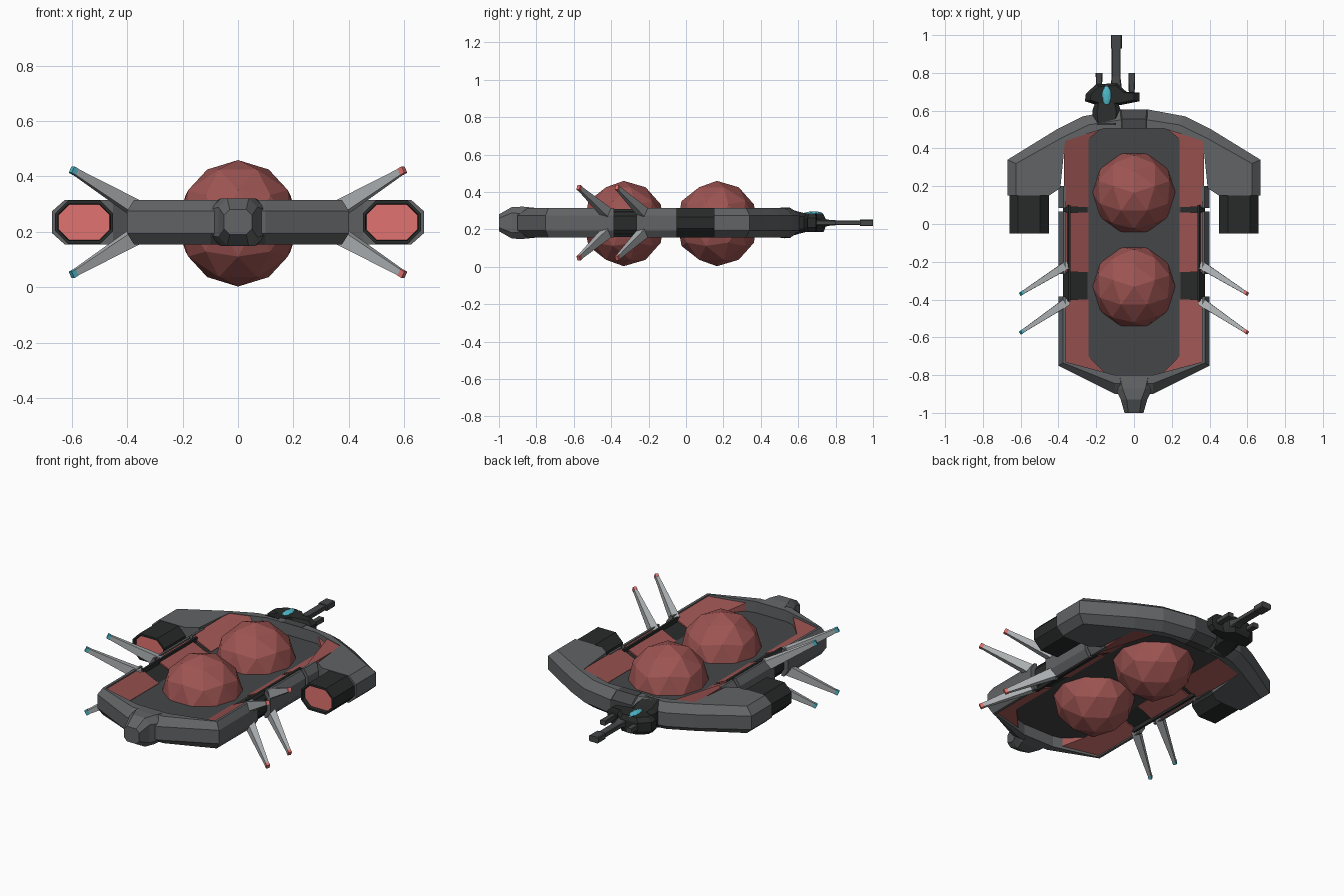
import bpy, bmesh, math
from mathutils import Vector

if "Cube" in bpy.data.objects:
    bpy.data.objects.remove(bpy.data.objects["Cube"])

CZ = 0.235  # height of the hull's mid plane


def material(name, r, g, b):
    m = bpy.data.materials.new(name)
    m.diffuse_color = (r, g, b, 1)
    m.use_nodes = True
    m.node_tree.nodes["Principled BSDF"].inputs["Base Color"].default_value = m.diffuse_color
    return m


RIM = material("rim_grey", .12, .125, .13)
PLATE = material("plate_grey", .06, .062, .064)
DARK = material("dark_metal", .022, .024, .024)
RED = material("red", .34, .09, .085)
GLOW = material("exhaust_red", .75, .17, .16)
PALE = material("pale_metal", .42, .44, .45)
CYAN = material("cyan", .08, .5, .6)


def finish(name, bm, mat):
    bmesh.ops.recalc_face_normals(bm, faces=bm.faces)
    me = bpy.data.meshes.new(name)
    bm.to_mesh(me)
    bm.free()
    me.materials.append(mat)
    ob = bpy.data.objects.new(name, me)
    bpy.context.collection.objects.link(ob)
    return ob


def skin(name, rings, mat):
    """Join equal-length rings of points and cap both ends."""
    bm = bmesh.new()
    vs = [[bm.verts.new(p) for p in ring] for ring in rings]
    n = len(vs[0])
    for a, b in zip(vs, vs[1:]):
        for i in range(n):
            bm.faces.new((a[i], a[(i + 1) % n], b[(i + 1) % n], b[i]))
    bm.faces.new(vs[0])
    bm.faces.new(vs[-1])
    return finish(name, bm, mat)


def both(half_outline):
    return half_outline + [(-p[0],) + p[1:] for p in reversed(half_outline)]


def slab(name, outline, levels, mat):
    """Flat outline scaled about its middle at each (z offset, scale)."""
    m = sum((Vector(p) for p in outline), Vector((0, 0))) / len(outline)
    return skin(name, [[(*(m + (Vector(p) - m) * s), CZ + z) for p in outline]
                       for z, s in levels], mat)


def rim(name, stations, mat, h=.08):
    """Bevelled band; each station gives (outer, crest, inner) xy points."""
    rings = []
    for o, c, i in stations:
        up = [(i, h), (c, h), (o, h * .5)]
        rings.append([(p[0], p[1], CZ + z) for p, z in up]
                     + [(p[0], p[1], CZ - z) for p, z in reversed(up)])
    return skin(name, rings, mat)


def wedge(name, s, pts, mat):
    """Sloped panel, the same above and below; points are (x, y, half height)."""
    return skin(name, [[(x * s, y, CZ + u * h) for x, y, h in pts] for u in (1, -1)], mat)


def loft(name, rings, mat, chamfer=.6):
    """Octagonal sections along y: (y, centre x, centre z, half x, half z)."""
    def octagon(y, cx, cz, hx, hz):
        c = chamfer * min(hx, hz)
        q = [(hx, hz - c), (hx - c, hz)]
        q += [(-x, z) for x, z in reversed(q)]
        q += [(-x, -z) for x, z in q]
        return [(cx + x, y, cz + z) for x, z in q]
    return skin(name, [octagon(*r) for r in rings], mat)


def icosphere(name, centre, size, mat, mirrored=False):
    """Scaled icosphere; mirrored repeats its upper half below."""
    bm = bmesh.new()
    bmesh.ops.create_icosphere(bm, subdivisions=2, radius=1)
    if mirrored:
        geom = bm.verts[:] + bm.edges[:] + bm.faces[:]
        bmesh.ops.bisect_plane(bm, geom=geom, dist=1e-4, plane_co=(0, 0, 0),
                               plane_no=(0, 0, -1), clear_outer=True)
        geom = bm.verts[:] + bm.edges[:] + bm.faces[:]
        bmesh.ops.mirror(bm, geom=geom, axis='Z', merge_dist=1e-3)
    for v in bm.verts:
        x, y, z = v.co
        v.co = [c + k * r for c, k, r in zip(centre, (-y, x, z), size)]
    return finish(name, bm, mat)


# Hull rims around a sunken floor
front = [((.40, -.385), (.375, -.385), (.36, -.385)),
         ((.40, -.75), (.375, -.735), (.36, -.73)),
         ((.10, -.90), (.10, -.845), (.10, -.80))]
wings = [((.67, .15), (.625, .15), (.45, .15)),
         ((.67, .34), (.625, .32), (.39, .19)),
         ((.41, .50), (.385, .455), (.365, .44)),
         ((.27, .57), (.24, .525), (.16, .505)),
         ((.08, .605), (.08, .55), (.08, .505))]


def mirror_stations(st):
    return st + [tuple((-x, y) for x, y in p) for p in reversed(st)]


rim("front_rim", mirror_stations(front), RIM)
rim("rear_wing_rim", mirror_stations(wings), RIM)
slab("centre_floor", both([(.15, .52), (.25, .45), (.25, -.70), (.13, -.82)]),
     [(-.014, 1), (.014, 1)], PLATE)
loft("nose", [(-.81, 0, CZ, .11, .080), (-.87, 0, CZ, .10, .086),
              (-.93, 0, CZ, .07, .085), (-1.0, 0, CZ, .05, .045)], RIM, .45)
loft("tail_block", [(.505, 0, CZ, .08, .082), (.555, 0, CZ, .08, .082),
                    (.607, 0, CZ, .075, .045)], PLATE, .2)

# Domes through the floor
icosphere("rear_dome", (0, .165, .231), (.222, .222, .228), RED, True)
icosphere("front_dome", (0, -.333, .231), (.222, .222, .228), RED, True)

T, F = .077, .016  # half heights at the rim and at the floor
strips = {
    "front": [(.24, -.40, F), (.37, -.40, T), (.37, -.738, T), (.13, -.81, T), (.24, -.70, F)],
    "middle": [(.24, .06, F), (.37, .06, T), (.37, -.255, T), (.24, -.255, F)],
    "rear": [(.24, .09, F), (.37, .09, T), (.37, .45, T), (.24, .52, T),
             (.16, .515, T), (.24, .45, F)],
}

for side, s in (("right", 1), ("left", -1)):
    # Red panels sloping down to the floor, above and below
    for name, pts in strips.items():
        wedge(f"{name}_strip_{side}", s, pts, RED)
    # Side rims, and the dark neck seen in the gaps between them
    wedge(f"neck_panel_{side}", s, [(.24, .10, F - .004), (.36, .10, .06),
                                    (.36, -.41, .06), (.24, -.41, F - .004)], DARK)
    for name, y0, y1, x, h, mat in (("middle_rim", .065, -.265, .40, .08, RIM),
                                    ("rear_rim", .20, .085, .40, .08, RIM),
                                    ("neck_rim", .10, -.41, .375, .075, DARK)):
        rim(f"{name}_{side}", [((x * s, y), ((x - .027) * s, y), ((x - .04) * s, y))
                               for y in (y0, y1)], mat, h)
    # Engines with a recessed exhaust
    x = .555 * s
    loft(f"engine_{side}", [(.20, x, CZ, .105, .078), (-.05, x, CZ, .105, .078),
                            (-.05, x, CZ, .095, .066), (-.01, x, CZ, .09, .062)], DARK)
    loft(f"exhaust_{side}", [(.0, x, CZ, .094, .065), (-.03, x, CZ, .094, .065)], GLOW)
    # Tapered antennae with coloured tips
    for row, y0, y1 in (("rear", -.22, -.37), ("front", -.415, -.575)):
        for level, u in (("upper", 1), ("lower", -1)):
            a = Vector((.36 * s, y0, CZ + u * .045))
            b = Vector((.60 * s, y1, CZ + u * .19))
            d = (b - a).normalized()
            p = d.cross(Vector((0, 0, 1))).normalized()
            q = d.cross(p)

            def ring(t, r):
                c = a.lerp(b, t)
                return [c + p * r * i * .75 + q * r * j for i, j in
                        ((1, 1), (-1, 1), (-1, -1), (1, -1))]
            tag = f"{row}_{level}_{side}"
            skin(f"antenna_{tag}", [ring(0, .029), ring(.94, .012)], PALE)
            skin(f"antenna_tip_{tag}", [ring(.94, .013), ring(1, .013)],
                 GLOW if s > 0 else CYAN)

# Off-centre gun turret at the back
loft("turret_neck", [(.525, -.145, CZ, .075, .083), (.60, -.145, CZ, .075, .06),
                     (.66, -.145, CZ, .055, .045)], DARK, .4)
slab("turret_body", [(-.26, .65), (-.255, .69), (-.20, .74), (-.09, .745), (-.04, .70),
                     (.03, .695), (.03, .65), (-.07, .63), (-.20, .63)],
     [(-.05, .85), (-.025, 1), (.025, 1), (.05, .8)], DARK)
loft("main_barrel", [(.70, -.095, CZ, .033, .03), (.78, -.095, CZ, .023, .013),
                     (.93, -.095, CZ, .023, .013), (.93, -.093, CZ, .03, .018),
                     (1.0, -.093, CZ, .03, .018)], PLATE, .25)
for name, x in (("left_barrel", -.185), ("right_barrel", -.012)):
    loft(name, [(.67, x, CZ, .015, .014), (.80, x, CZ, .018, .014)], PLATE, .25)
icosphere("turret_lens", (-.145, .68, .282), (.025, .055, .014), CYAN)
